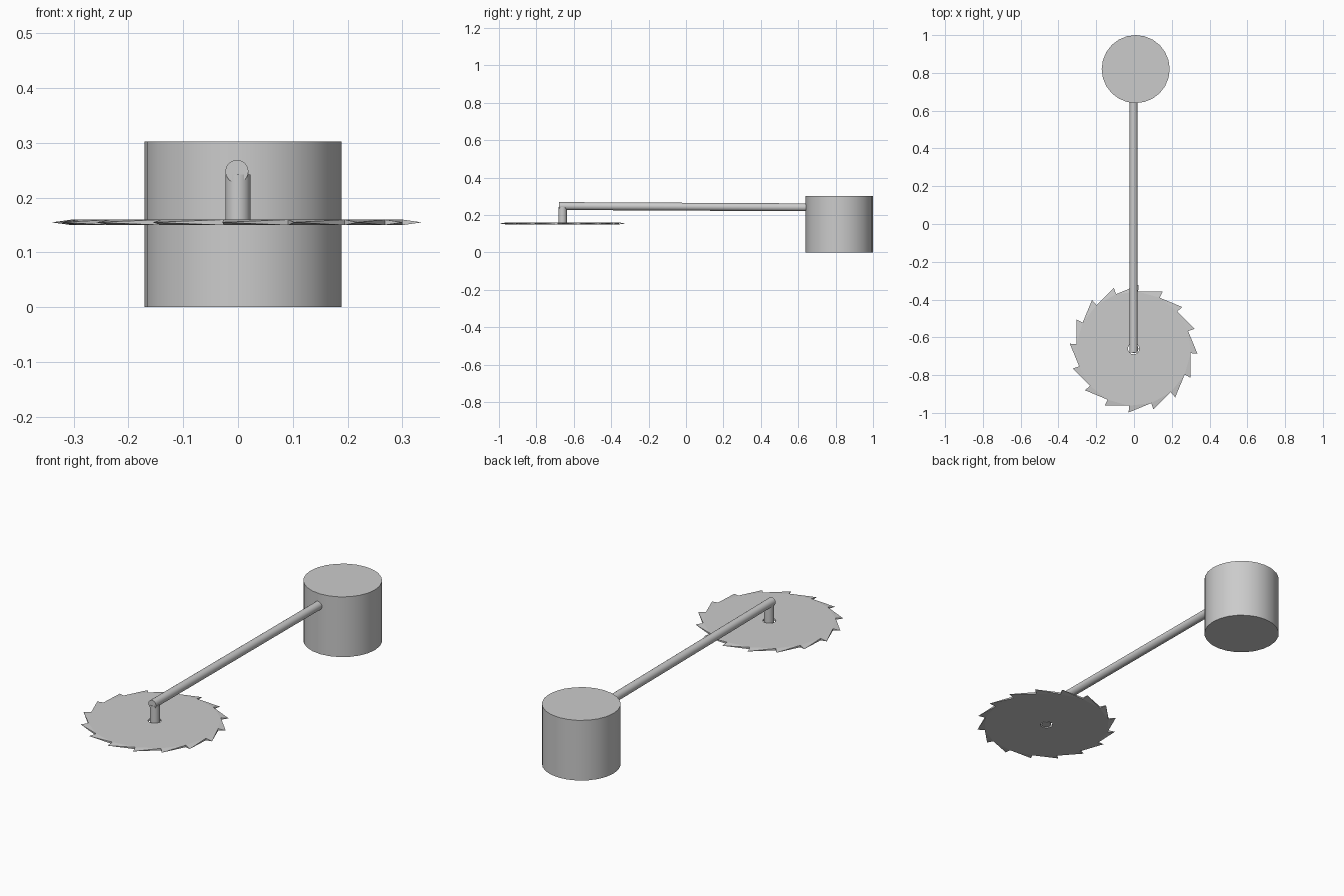
import bpy, bmesh, math
from mathutils import Vector

cube = bpy.data.objects.get("Cube")
if cube:
    bpy.data.objects.remove(cube, do_unlink=True)

# Single plain grey material
GREY = (0.6, 0.6, 0.6, 1.0)
grey = bpy.data.materials.new("plain grey")
grey.use_nodes = True
grey.diffuse_color = GREY
grey.node_tree.nodes["Principled BSDF"].inputs["Base Color"].default_value = GREY


def cylinder(name, start, end, radius, sides):
    """Capped cylinder running between two points, smooth on its side."""
    a, b = Vector(start), Vector(end)
    axis = b - a
    bpy.ops.mesh.primitive_cylinder_add(
        vertices=sides, radius=radius, depth=axis.length, location=(a + b) / 2,
        rotation=axis.to_track_quat('Z', 'Y').to_euler())
    obj = bpy.context.object
    obj.name = name
    obj.data.materials.append(grey)
    bpy.ops.object.shade_smooth_by_angle(angle=math.radians(40))
    return obj


def saw_blade(name, center, teeth, hole_r, root_r, tip_r, half_thick, phase):
    """Flat disc with a centre hole and raked teeth that thin to points."""
    bm = bmesh.new()

    def ring(radius, z):
        return [bm.verts.new((radius * math.cos(phase + i * math.tau / teeth),
                              radius * math.sin(phase + i * math.tau / teeth), z))
                for i in range(teeth)]

    hole_top, hole_low = ring(hole_r, half_thick), ring(hole_r, -half_thick)
    root_top, root_low = ring(root_r, half_thick), ring(root_r, -half_thick)
    tips = ring(tip_r, 0)
    for i in range(teeth):
        j = (i + 1) % teeth
        # Disc and hole wall
        bm.faces.new((hole_top[i], root_top[i], root_top[j], hole_top[j]))
        bm.faces.new((hole_low[i], hole_low[j], root_low[j], root_low[i]))
        bm.faces.new((hole_top[i], hole_top[j], hole_low[j], hole_low[i]))
        # Tooth: steep face on one side, long back sloping to the next root
        bm.faces.new((root_top[i], tips[i], root_top[j]))
        bm.faces.new((root_low[i], root_low[j], tips[i]))
        bm.faces.new((root_top[j], tips[i], root_low[j]))
        bm.faces.new((root_top[i], root_low[i], tips[i]))
    bmesh.ops.recalc_face_normals(bm, faces=bm.faces)
    mesh = bpy.data.meshes.new(name)
    bm.to_mesh(mesh)
    bm.free()
    mesh.materials.append(grey)
    obj = bpy.data.objects.new(name, mesh)
    obj.location = center
    bpy.context.collection.objects.link(obj)
    return obj


# Drum at the back
cylinder("drum", (0.009, 0.82, 0), (0.009, 0.82, 0.303), 0.18, 24)
# Long arm, dipping slightly toward the drum
cylinder("arm", (-0.002, -0.68, 0.248), (-0.002, 0.68, 0.241), 0.021, 24)
# Short spindle that carries the blade
cylinder("spindle", (0, -0.66, 0.151), (0, -0.66, 0.242), 0.023, 24)
# Toothed blade
saw_blade("saw_blade", (-0.002, -0.66, 0.155), 16, 0.03, 0.303, 0.339,
          0.005, math.radians(-4.5))
